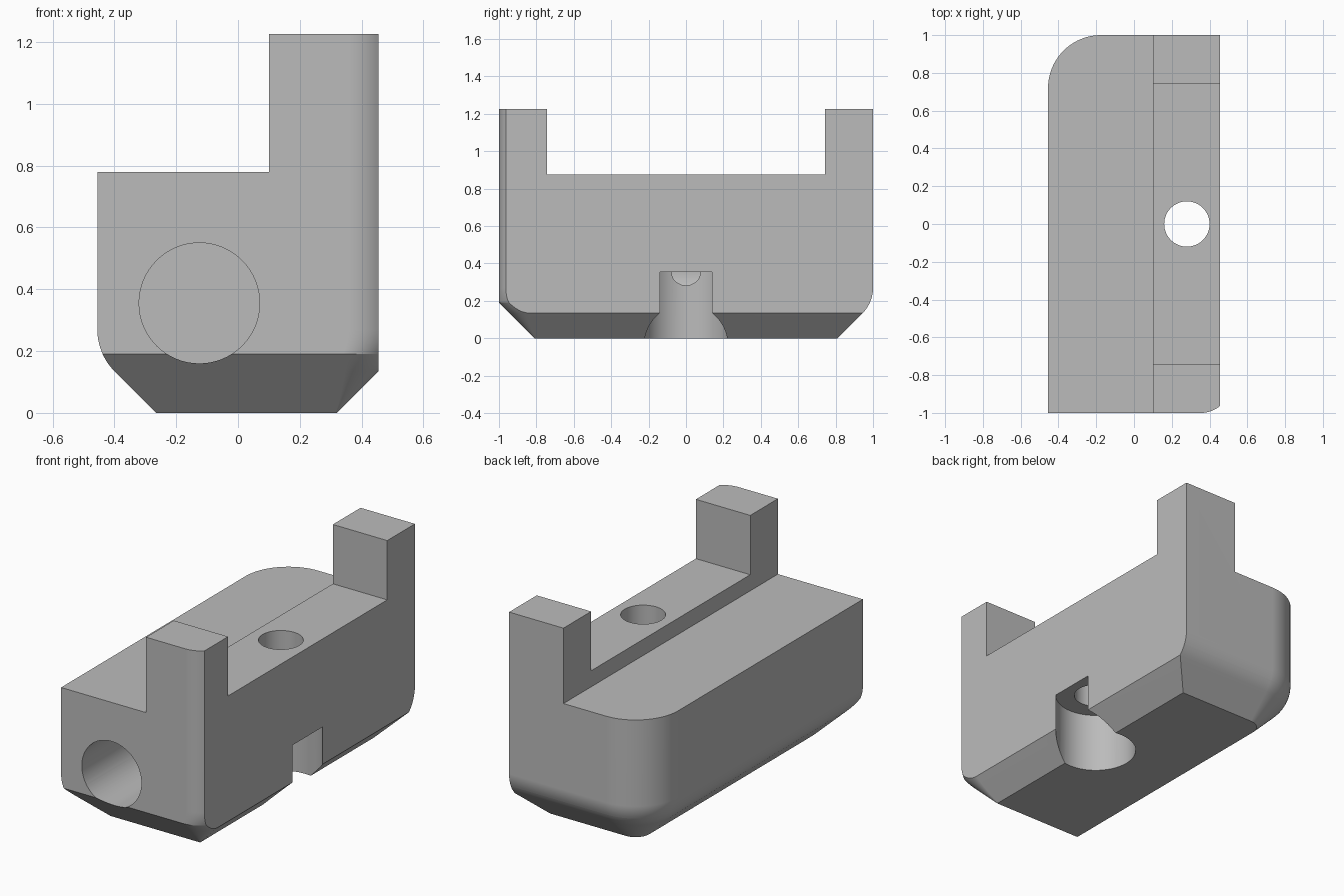
import bpy, bmesh, math
from mathutils import Vector

if "Cube" in bpy.data.objects:
    bpy.data.objects.remove(bpy.data.objects["Cube"], do_unlink=True)

# Single matte grey
GREY = (0.5, 0.5, 0.5, 1)
grey = bpy.data.materials.new("plain grey")
grey.use_nodes = True
grey.diffuse_color = GREY
bsdf = next(n for n in grey.node_tree.nodes if n.type == "BSDF_PRINCIPLED")
bsdf.inputs["Base Color"].default_value = GREY

HEIGHT, CHAMFER, TANGENT = 1.225, 0.19, 0.08
FILLET = TANGENT / math.tan(math.pi / 8)
ARC_TOP = CHAMFER + TANGENT
ARC_LOW = CHAMFER - TANGENT * math.sqrt(0.5)


def inset(z):
    """Inset of the softened bottom chamfer at a given height."""
    if z >= ARC_TOP:
        return 0.0
    if z <= ARC_LOW:
        return CHAMFER - z
    return FILLET - math.sqrt(FILLET ** 2 - (ARC_TOP - z) ** 2)


def corner(cx, cy, radius, start, steps=20):
    angles = [math.radians(start + 90 * i / steps) for i in range(steps + 1)]
    return [(cx + radius * math.cos(a), cy + radius * math.sin(a)) for a in angles]


def section(z):
    """Outline with one small and one large rounded corner."""
    i = inset(z)
    left, right, back = -0.455 + i, 0.51 - i, 1 - i
    front = -1 + max(0, CHAMFER - z)
    small = max(0.004, 0.155 * min(1, z / CHAMFER))
    large = 0.28 - i
    outline = [(left, front)]
    outline += corner(right - small, front + small, small, -90)
    outline += [(right, back)]
    outline += corner(left + large, back - large, large, 90)
    return [Vector((x, y, z)) for x, y in outline]


def new_object(name, bm):
    bmesh.ops.recalc_face_normals(bm, faces=bm.faces)
    mesh = bpy.data.meshes.new(name)
    bm.to_mesh(mesh)
    bm.free()
    obj = bpy.data.objects.new(name, mesh)
    bpy.context.collection.objects.link(obj)
    return obj


# Body lofted through horizontal outlines
levels = [0, 0.045, 0.09]
levels += [ARC_LOW + (ARC_TOP - ARC_LOW) * k / 12 for k in range(13)]
levels = sorted(levels + [CHAMFER, HEIGHT])
bm = bmesh.new()
rings = [[bm.verts.new(p) for p in section(z)] for z in levels]
for low, high in zip(rings, rings[1:]):
    for k in range(len(low)):
        n = (k + 1) % len(low)
        bm.faces.new((low[k], low[n], high[n], high[k]))
bm.faces.new(rings[0][::-1])
bm.faces.new(rings[-1])
body = new_object("clamp_body", bm)
body.data.materials.append(grey)

cutters = []


def cut(obj):
    obj.hide_render = True
    mod = body.modifiers.new(obj.name, "BOOLEAN")
    mod.operation, mod.solver, mod.object = "DIFFERENCE", "EXACT", obj
    cutters.append(obj)


def cut_box(name, low, high):
    bm = bmesh.new()
    bmesh.ops.create_cube(bm, size=1)
    for v in bm.verts:
        v.co = Vector([h if c > 0 else l for c, l, h in zip(v.co, low, high)])
    cut(new_object(name, bm))


def cut_cylinder(name, start, end, radius):
    a, b = Vector(start), Vector(end)
    bm = bmesh.new()
    bmesh.ops.create_cone(bm, cap_ends=True, segments=64, radius1=radius,
                          radius2=radius, depth=(b - a).length)
    turn = (b - a).to_track_quat("Z", "Y").to_matrix().to_4x4()
    bm.transform(turn)
    bmesh.ops.translate(bm, verts=bm.verts, vec=(a + b) / 2)
    cut(new_object(name, bm))


# Flat side, lower shelf and saddle between the two posts
cut_box("side_cutter", (0.455, -2, -1), (1, 2, 2))
cut_box("shelf_cutter", (-1, -2, 0.78), (0.1, 2, 2))
cut_box("saddle_cutter", (0.05, -0.742, 0.875), (1, 0.742, 2))

# Bolt hole with counterbore, and the long bore from the front
cut_cylinder("bolt_hole_cutter", (0.28, 0, -0.5), (0.28, 0, 1.5), 0.12)
cut_cylinder("counterbore_cutter", (0.28, 0, -0.5), (0.28, 0, 0.355), 0.224)
cut_cylinder("front_bore_cutter", (-0.125, -1.5, 0.355), (-0.125, 0.7, 0.355), 0.195)

# Bake the cuts and remove the helpers
bpy.context.view_layer.update()
graph = bpy.context.evaluated_depsgraph_get()
baked = bpy.data.meshes.new_from_object(body.evaluated_get(graph))
body.modifiers.clear()
body.data = baked
for obj in cutters:
    bpy.data.objects.remove(obj, do_unlink=True)
baked.materials.clear()
baked.materials.append(grey)
for face in baked.polygons:
    face.material_index = 0

# Smooth rounded areas, keep crisp edges
bpy.ops.object.select_all(action="DESELECT")
body.select_set(True)
bpy.context.view_layer.objects.active = body
bpy.ops.object.shade_smooth_by_angle(angle=math.radians(25))
weighted = body.modifiers.new("weighted_normals", "WEIGHTED_NORMAL")
weighted.keep_sharp = True
